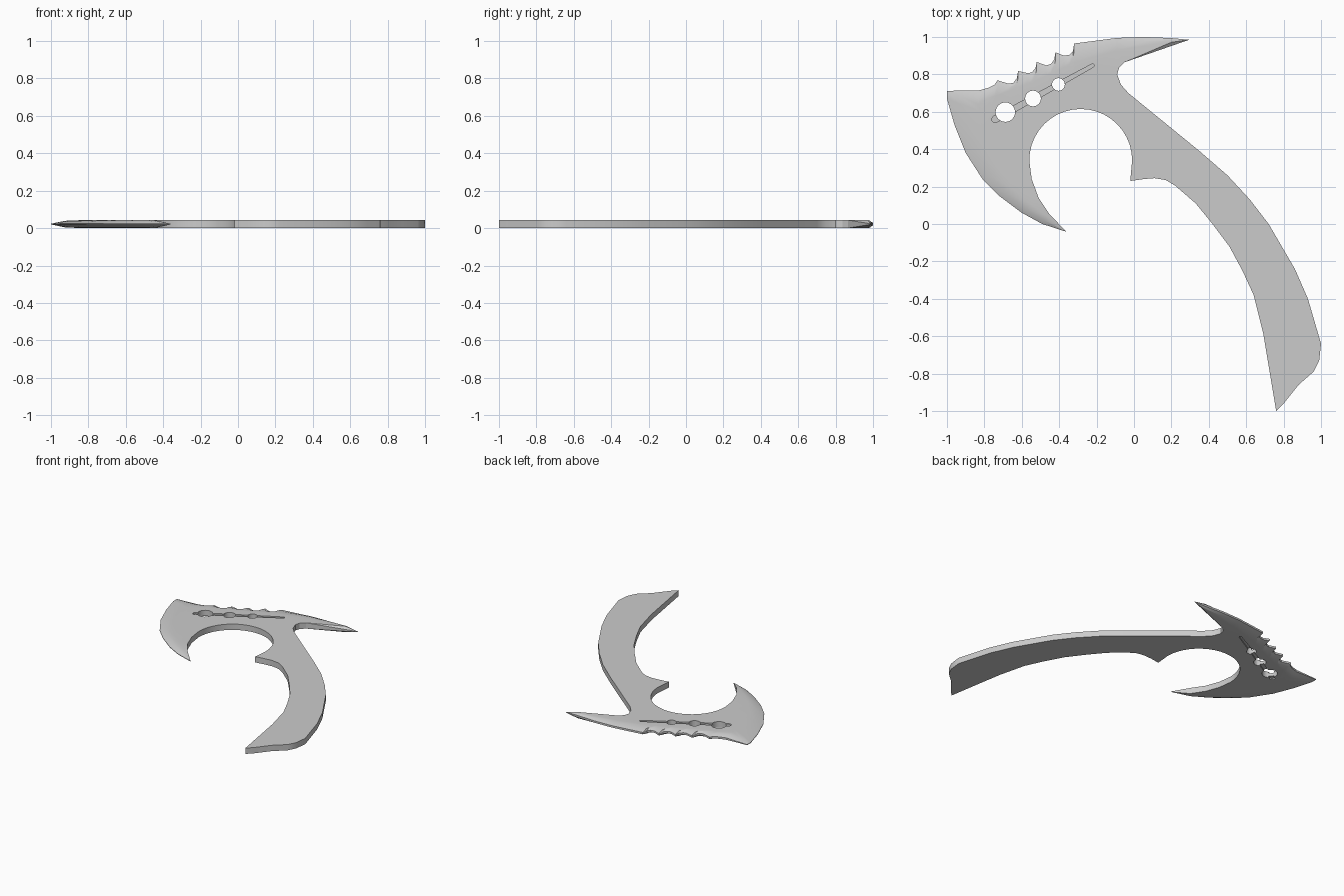
import bpy, bmesh, math

if "Cube" in bpy.data.objects:
    bpy.data.objects.remove(bpy.data.objects["Cube"])

T = 0.043            # plate thickness
M = T / 2

def obj_from_bm(bm, name):
    me = bpy.data.meshes.new(name)
    bmesh.ops.recalc_face_normals(bm, faces=bm.faces)
    bm.to_mesh(me)
    bm.free()
    ob = bpy.data.objects.new(name, me)
    bpy.context.collection.objects.link(ob)
    return ob

def prism(name, pts, z0, z1):
    bm = bmesh.new()
    lo = [bm.verts.new((x, y, z0)) for x, y in pts]
    hi = [bm.verts.new((x, y, z1)) for x, y in pts]
    bm.faces.new(lo)
    bm.faces.new(hi)
    n = len(pts)
    for i in range(n):
        bm.faces.new((lo[i], lo[(i + 1) % n], hi[(i + 1) % n], hi[i]))
    return obj_from_bm(bm, name)

def arc(cx, cy, r, a0, a1, n):
    return [(cx + r * math.cos(math.radians(a0 + (a1 - a0) * i / n)),
             cy + r * math.sin(math.radians(a0 + (a1 - a0) * i / n))) for i in range(n + 1)]

# main blade cutting edge: outer point, ridge point
blade = [(-1, .712, -.83, .64), (-1, .67, -.82, .6), (-.96, .53, -.81, .52), (-.9, .38, -.77, .4),
         (-.81, .24, -.7, .27), (-.72, .15, -.635, .18), (-.6, .06, -.55, .105), (-.49, .0, -.46, .04)]
# inner hook curve, round bite, handle, throat
hook = [(-.45, .05), (-.51, .14), (-.547, .24)]
bite = arc(-.285, .34, .275, 180, 0, 20)
handle = [(-.02, .23), (.05, .24), (.11, .245), (.17, .235), (.22, .205), (.33, .11), (.42, 0),
          (.51, -.12), (.58, -.25), (.64, -.38), (.69, -.58), (.76, -1), (.8, -.96), (.88, -.86),
          (.96, -.79), (.99, -.73), (1, -.64), (.93, -.4), (.86, -.24), (.72, 0), (.62, .13),
          (.5, .26), (.35, .39), (-.03, .7), (-.07, .745), (-.09, .8), (-.08, .835), (-.05, .865)]
# back spike and serrated spine
spine = [(.2, .994), (.05, 1), (-.09, .995), (-.32, .965), (-.326, .925), (-.345, .905), (-.375, .9),
         (-.42, .918), (-.426, .88), (-.445, .855), (-.47, .848), (-.52, .866), (-.526, .835),
         (-.545, .812), (-.565, .806), (-.62, .818), (-.626, .78), (-.645, .755), (-.67, .75),
         (-.73, .768), (-.745, .745), (-.78, .728), (-.83, .714)]
ridge_line = [(-.84, .65), (-.7, .7), (-.5, .78), (-.32, .865), (-.2, .91), (0, .945), (.3, .985)]

def ridge_y(x):
    for (x0, y0), (x1, y1) in zip(ridge_line, ridge_line[1:]):
        if x <= x1:
            return y0 + (y1 - y0) * (x - x0) / (x1 - x0)

rows = [(x, y, (rx, ry), .002) for x, y, rx, ry in blade]
rows += [(-.36, -.042, None, .002)]
rows += [(x, y, None, M) for x, y in hook + bite + handle]
rows += [(.295, .985, None, .002)]
rows += [(x, y, (x, ridge_y(x)), .007) for x, y in spine]

# axe body: outline wall, rounded bevel strips and flat faces, mirrored about mid plane
bm = bmesh.new()
sides = []
for s in (1, -1):
    chains = []
    for x, y, r, h in rows:
        c = [bm.verts.new((x, y, M + s * h))]
        if r:
            for t, k in ((.45, .8), (1, 1)):
                c.append(bm.verts.new((x + (r[0] - x) * t, y + (r[1] - y) * t,
                                       M + s * (h + (M - h) * k))))
        chains.append(c)
    n = len(chains)
    for i in range(n):
        a, b = chains[i], chains[(i + 1) % n]
        for k in range(2):
            q = [a[min(k, len(a) - 1)], b[min(k, len(b) - 1)],
                 b[min(k + 1, len(b) - 1)], a[min(k + 1, len(a) - 1)]]
            q = list(dict.fromkeys(q))
            if len(q) > 2:
                bm.faces.new(q)
    core = bm.faces.new([c[-1] for c in chains])
    core.normal_update()          # needed so the concave outline fills correctly
    bmesh.ops.triangulate(bm, faces=[core])
    sides.append([c[0] for c in chains])
up, dn = sides
for i in range(n):
    j = (i + 1) % n
    bm.faces.new((dn[i], dn[j], up[j], up[i]))
axe = obj_from_bm(bm, "axe_body")

# round holes and a shallow groove on both faces
cutters = [prism("hole_cutter", arc(x, y, r, 0, 345, 23), -.1, .15)
           for x, y, r in ((-.688, .598, .052), (-.54, .671, .042), (-.404, .746, .034))]
ang = math.degrees(math.atan2(.29, .525))
slot = arc(-.742, .56, .018, ang + 90, ang + 270, 8) + arc(-.222, .847, .009, ang - 90, ang + 90, 6)
cutters += [prism("groove_cutter", slot, T - .01, T + .05), prism("groove_cutter", slot, -.05, .01)]
for c in cutters:
    c.hide_render = True
    m = axe.modifiers.new("cut", 'BOOLEAN')
    m.operation = 'DIFFERENCE'
    m.solver = 'EXACT'
    m.object = c

# bake the cuts, drop the cutters, shade
bpy.context.view_layer.objects.active = axe
axe.select_set(True)
for m in list(axe.modifiers):
    bpy.ops.object.modifier_apply(modifier=m.name)
for c in cutters:
    bpy.data.objects.remove(c)
bpy.ops.object.shade_smooth_by_angle(angle=math.radians(25))
w = axe.modifiers.new("weighted", 'WEIGHTED_NORMAL')
w.keep_sharp = True
